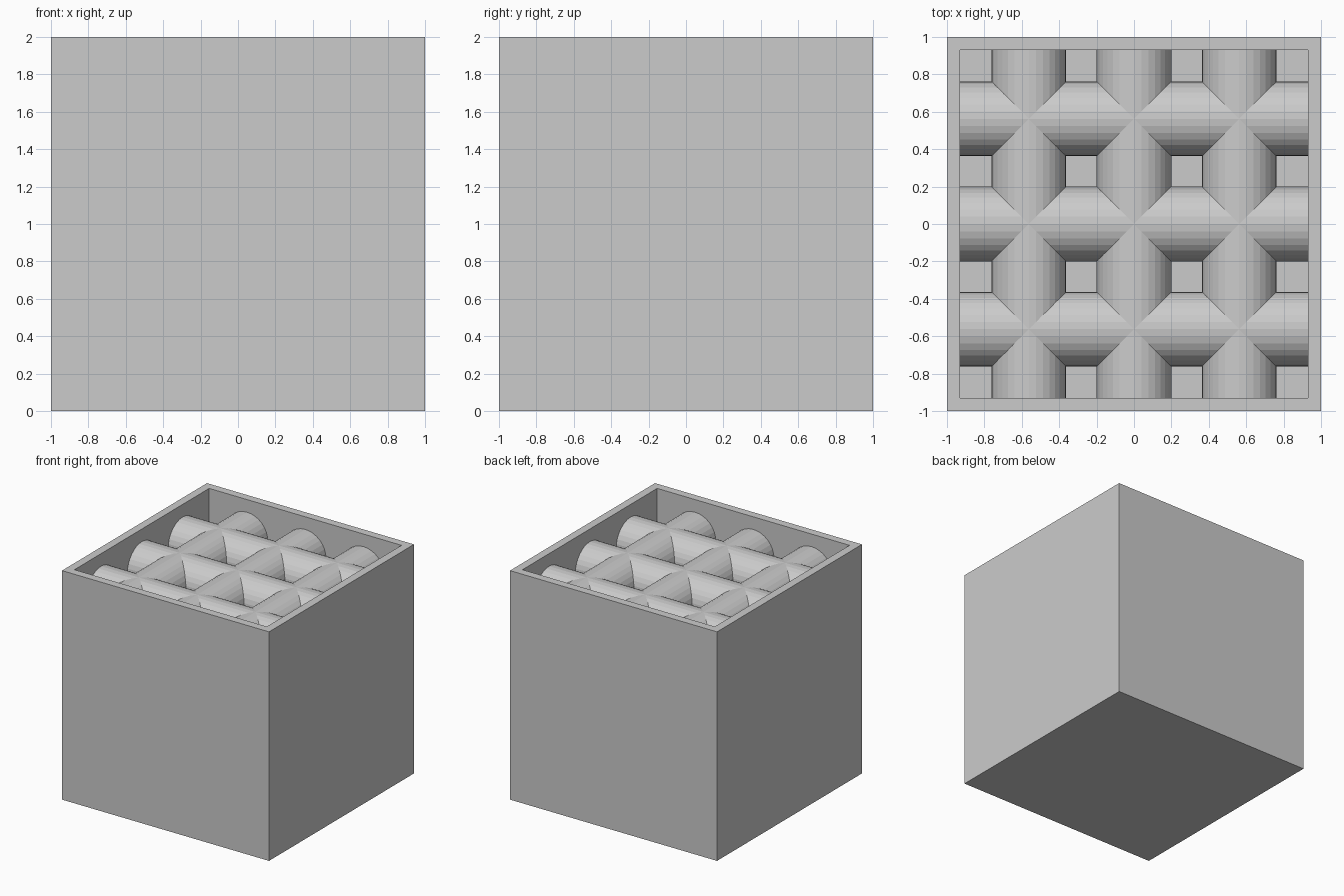
import bpy
import bmesh
import math
from mathutils import Matrix

SIZE = 2.0
WALL = 0.1
FLOOR = 0.1
PITCH = 0.5625
RADIUS = 0.2
TOP_LAYER = 1.69

cube = bpy.data.objects.get("Cube")
if cube:
    bpy.data.objects.remove(cube, do_unlink=True)

# One plain colour for everything
grey = bpy.data.materials.new("light_grey")
grey.use_nodes = True
colour = (0.6, 0.6, 0.6, 1)
grey.diffuse_color = colour
grey.node_tree.nodes["Principled BSDF"].inputs["Base Color"].default_value = colour


def add_object(name, bm):
    mesh = bpy.data.meshes.new(name)
    bm.to_mesh(mesh)
    bm.free()
    mesh.materials.append(grey)
    obj = bpy.data.objects.new(name, mesh)
    bpy.context.collection.objects.link(obj)
    return obj


# Open box: inset the top face and sink it to the floor
bm = bmesh.new()
bmesh.ops.create_cube(bm, size=SIZE, matrix=Matrix.Translation((0, 0, SIZE / 2)))
top = max(bm.faces, key=lambda f: f.calc_center_median().z)
bmesh.ops.inset_region(bm, faces=[top], thickness=WALL)
rim = bmesh.ops.extrude_discrete_faces(bm, faces=[top])["faces"]
bmesh.ops.translate(bm, verts=rim[0].verts, vec=(0, 0, FLOOR - SIZE))
bmesh.ops.recalc_face_normals(bm, faces=bm.faces)
add_object("open_box", bm)


# Layers of crossing rods, with their ends buried in the walls
def add_rods(name, axis, z):
    bm = bmesh.new()
    for i in (-1, 0, 1):
        offset = (0, i * PITCH, z) if axis == "X" else (i * PITCH, 0, z)
        turn = Matrix.Rotation(math.pi / 2, 4, "Y" if axis == "X" else "X")
        bmesh.ops.create_cone(
            bm, cap_ends=True, segments=32, radius1=RADIUS, radius2=RADIUS,
            depth=SIZE - WALL, matrix=Matrix.Translation(offset) @ turn)
    add_object(name, bm)


for layer, level in enumerate(("upper", "middle", "lower")):
    height = TOP_LAYER - layer * PITCH
    add_rods(level + "_cross_rods", "X", height)
    add_rods(level + "_long_rods", "Y", height)
